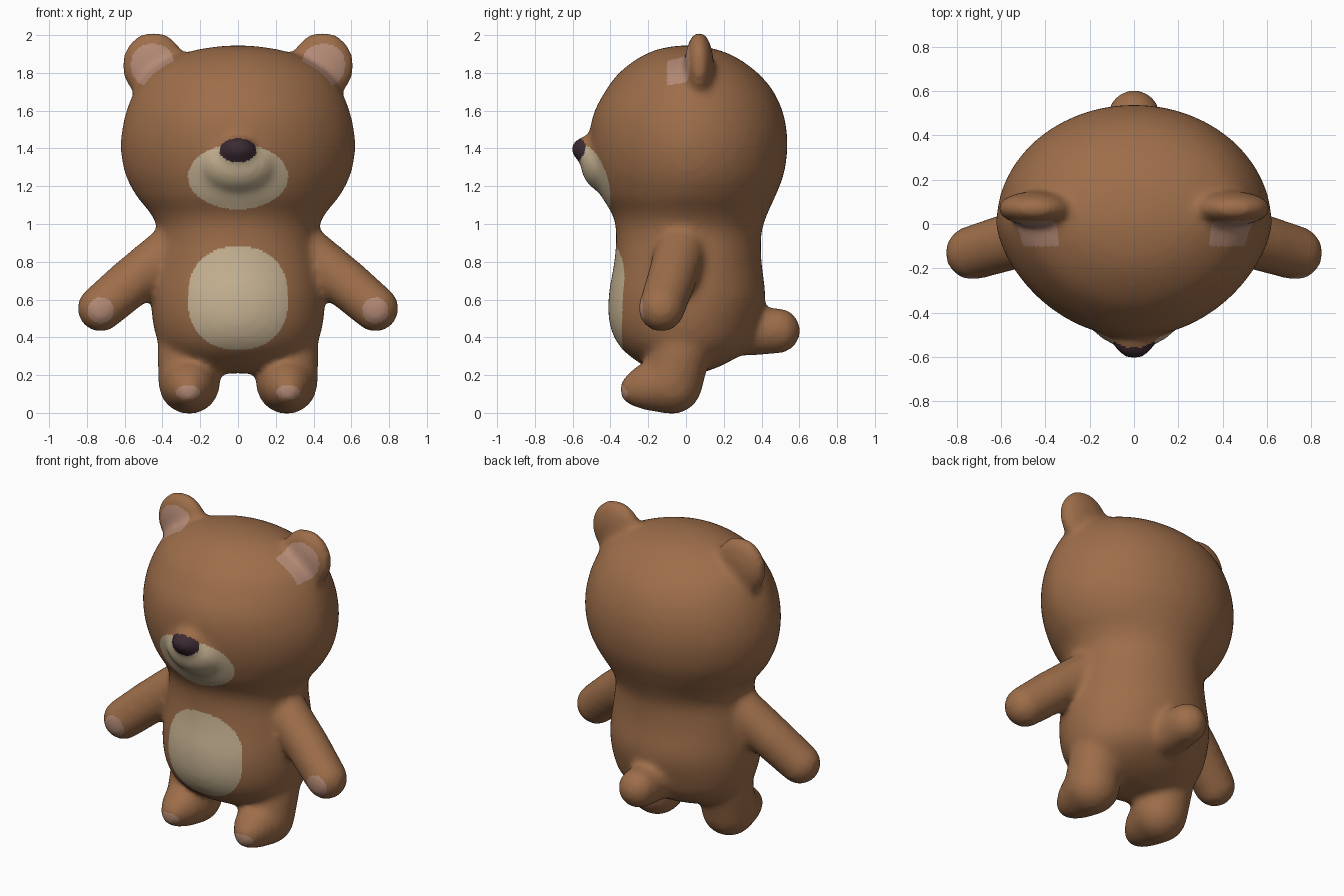
import bpy, bmesh, math
from mathutils import Vector

cube = bpy.data.objects.get("Cube")
if cube:
    bpy.data.objects.remove(cube, do_unlink=True)


def material(name, rgb):
    m = bpy.data.materials.new(name)
    m.use_nodes = True
    m.diffuse_color = (*rgb, 1)
    m.node_tree.nodes["Principled BSDF"].inputs["Base Color"].default_value = (*rgb, 1)
    return m


MATERIALS = [
    material("brown_fur", (0.34, 0.155, 0.068)),
    material("cream_fur", (0.57, 0.45, 0.29)),
    material("pink_pad", (0.46, 0.255, 0.18)),
    material("dark_nose", (0.045, 0.023, 0.032)),
]
CREAM, PINK, DARK = 1, 2, 3

bm = bmesh.new()


def loft(rings):
    """Closed skin over rings of points, listed from bottom to top."""
    rings = [[bm.verts.new(p) for p in ring] for ring in rings]
    sides = len(rings[0])
    for lo, hi in zip(rings, rings[1:]):
        for k in range(sides):
            n = (k + 1) % sides
            bm.faces.new((lo[k], lo[n], hi[n], hi[k]))
    bm.faces.new(rings[0][::-1])
    bm.faces.new(rings[-1])


def ball(centre, radii, sides=24, rows=12):
    rings = []
    for i in range(rows + 1):
        lat = math.pi * (i + 0.3) / (rows + 0.6)
        rings.append([
            (centre[0] + radii[0] * math.sin(lat) * math.cos(math.tau * k / sides),
             centre[1] + radii[1] * math.sin(lat) * math.sin(math.tau * k / sides),
             centre[2] - radii[2] * math.cos(lat)) for k in range(sides)])
    loft(rings)


def limb(points, steps=5):
    """Tapered tube of overlapping balls through (x, y, z, radius) points."""
    for a, b in zip(points, points[1:]):
        for i in range(steps + 1):
            p = Vector(a).lerp(Vector(b), i / steps)
            ball(p[:3], (p[3],) * 3)


def spline(rows, steps=4):
    """Smooth curve through the rows."""
    v = [Vector(r) for r in rows]
    v = [v[0]] + v + [v[-1]]
    for a, b, c, d in zip(v, v[1:], v[2:], v[3:]):
        for i in range(steps):
            t = i / steps
            yield 0.5 * (2 * b + (c - a) * t + (2 * a - 5 * b + 4 * c - d) * t * t
                         + (3 * b - a - 3 * c + d) * t ** 3)
    yield v[-1]


def body_ring(z, half, front, back, sides=48):
    # The head is more pointed toward the snout than the torso is
    power = 1 + 0.3 * min(1, max(0, (z - 0.95) / 0.25))
    ring = []
    for k in range(sides):
        a = math.tau * k / sides
        s = math.sin(a)
        y = back * s if s > 0 else -front * abs(s) ** power
        ring.append((half * math.cos(a), y, z))
    return ring


# Torso and head: height, half width, front depth, back depth
PROFILE = [
    (0.21, 0.16, 0.14, 0.08), (0.26, 0.32, 0.24, 0.21), (0.35, 0.41, 0.35, 0.34),
    (0.47, 0.45, 0.405, 0.39), (0.62, 0.46, 0.41, 0.42), (0.80, 0.44, 0.38, 0.40),
    (0.95, 0.42, 0.37, 0.40), (1.05, 0.46, 0.39, 0.43), (1.15, 0.54, 0.45, 0.475),
    (1.27, 0.60, 0.49, 0.52), (1.42, 0.622, 0.51, 0.538), (1.57, 0.60, 0.495, 0.52),
    (1.70, 0.55, 0.43, 0.465), (1.80, 0.48, 0.355, 0.38), (1.88, 0.35, 0.25, 0.27),
    (1.925, 0.21, 0.15, 0.16), (1.945, 0.06, 0.04, 0.04),
]
loft([body_ring(*row) for row in spline(PROFILE)])

# Snout, nose and tail
ball((0, -0.41, 1.32), (0.21, 0.15, 0.16))
ball((0, -0.53, 1.395), (0.095, 0.08, 0.07))
limb([(0, 0.34, 0.43, 0.13), (0, 0.485, 0.435, 0.122)])

# Ears, arms and legs on both sides
for s in (-1, 1):
    ball((s * 0.447, 0.07, 1.838), (0.172, 0.078, 0.183))
    limb([(s * 0.36, -0.03, 0.85, 0.14), (s * 0.56, -0.08, 0.695, 0.132),
          (s * 0.728, -0.13, 0.553, 0.125)])
    limb([(s * 0.27, -0.03, 0.32, 0.16), (s * 0.258, -0.075, 0.157, 0.165),
          (s * 0.258, -0.19, 0.14, 0.13), (s * 0.262, -0.26, 0.125, 0.093)])

raw = bpy.data.meshes.new("bear_parts")
bm.to_mesh(raw)
bm.free()
bear = bpy.data.objects.new("bear_body", raw)
bpy.context.scene.collection.objects.link(bear)

# Fuse the parts into one soft skin
fuse = bear.modifiers.new("fuse", "REMESH")
fuse.mode = "VOXEL"
fuse.voxel_size = 0.02
soften = bear.modifiers.new("soften", "SMOOTH")
soften.factor = 0.5
soften.iterations = 14
refine = bear.modifiers.new("refine", "SUBSURF")
refine.levels = refine.render_levels = 1
skin = bpy.data.meshes.new_from_object(
    bear.evaluated_get(bpy.context.evaluated_depsgraph_get()))
bear.modifiers.clear()
bear.data = skin
bpy.data.meshes.remove(raw)

# Coloured patches on the front: colour, x, z, x radius, z radius, y range, roundness
PATCHES = [
    (DARK, 0, 1.39, 0.098, 0.064, -1, -0.4, 2),
    (CREAM, 0, 1.25, 0.266, 0.172, -1, -0.2, 2),
    (CREAM, 0, 0.608, 0.266, 0.273, -1, -0.2, 2.3),
    (PINK, 0.452, 1.84, 0.115, 0.113, -0.1, 0.07, 2.2),
    (PINK, 0.727, 0.543, 0.07, 0.068, -1, -0.13, 2),
    (PINK, 0.266, 0.11, 0.063, 0.037, -1, -0.2, 2),
]


def patch_colour(point, normal):
    x, y, z = point
    if normal.y < 0:
        for colour, cx, cz, rx, rz, y0, y1, e in PATCHES:
            inside = abs((abs(x) - cx) / rx) ** e + abs((z - cz) / rz) ** e < 1
            if inside and y0 < y < y1:
                return colour
    return 0


skin.materials.clear()
for m in MATERIALS:
    skin.materials.append(m)
colours = [patch_colour(f.center, f.normal) for f in skin.polygons]
skin.polygons.foreach_set("material_index", colours)
skin.polygons.foreach_set("use_smooth", [True] * len(colours))
skin.update()
